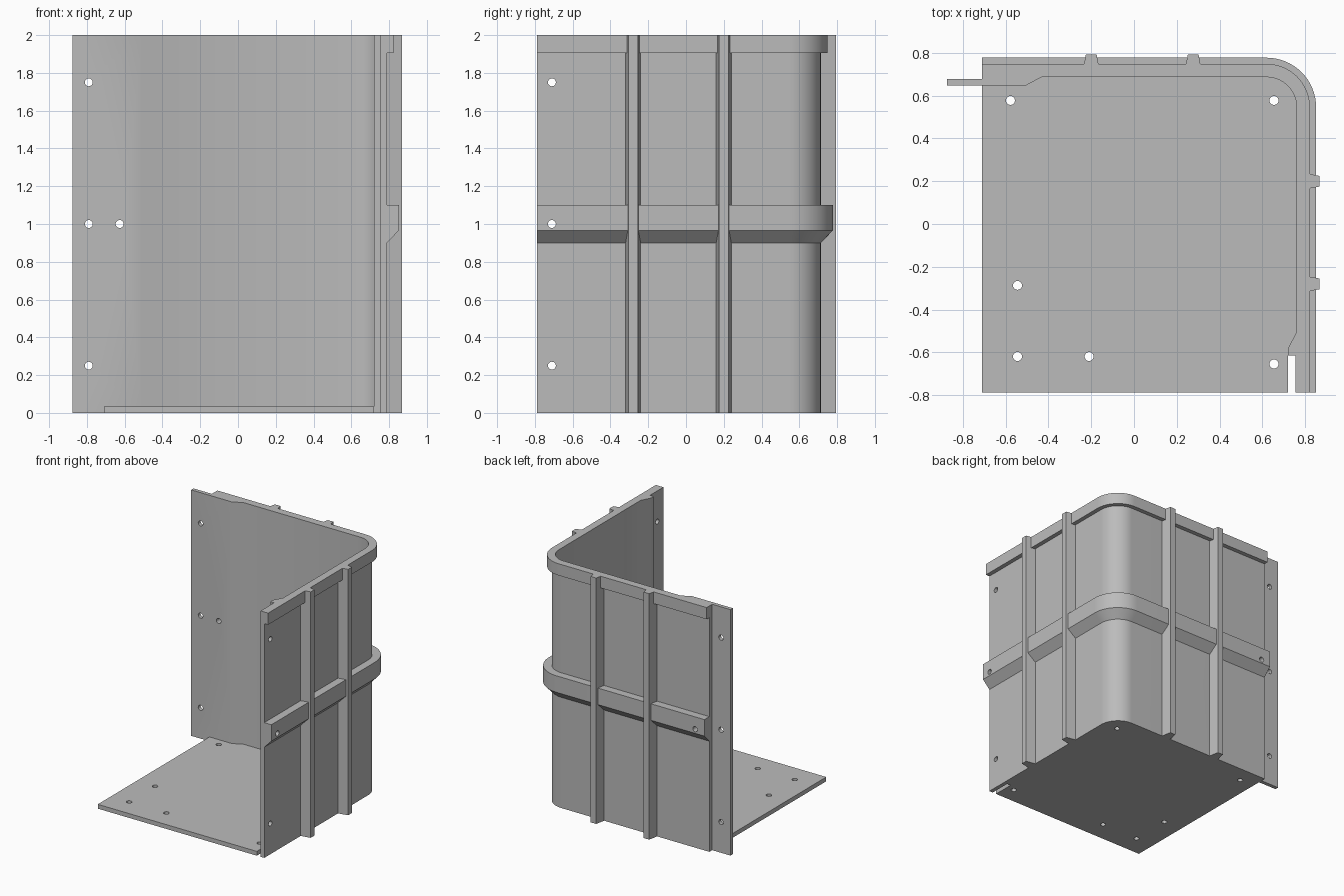
import bpy, bmesh, math
from mathutils import Matrix, Vector

cube = bpy.data.objects.get("Cube")
if cube:
    bpy.data.objects.remove(cube)

GREY = (0.5, 0.5, 0.5, 1)
mat = bpy.data.materials.new("plain grey")
mat.use_nodes = True
mat.diffuse_color = GREY
mat.node_tree.nodes["Principled BSDF"].inputs["Base Color"].default_value = GREY

CX, CY = 0.62, 0.546          # centre of the rounded corner
INNER, OUTER = 0.141, 0.168   # corner radii of the wall
LEFT, FRONT = -0.71, -0.788   # ends of the wall
HEIGHT = 2.0


def add_object(name, bm):
    bmesh.ops.recalc_face_normals(bm, faces=bm.faces)
    mesh = bpy.data.meshes.new(name)
    bm.to_mesh(mesh)
    bm.free()
    obj = bpy.data.objects.new(name, mesh)
    bpy.context.collection.objects.link(obj)
    mesh.materials.append(mat)
    return obj


def corner(radius, steps=16):
    """Rounded corner in plan, from the back wall to the side wall."""
    angles = [math.pi / 2 * (1 - i / steps) for i in range(steps + 1)]
    return [(CX + radius * math.cos(a), CY + radius * math.sin(a)) for a in angles]


def extrude_plan(name, outline, z0, z1):
    bm = bmesh.new()
    face = bm.faces.new([bm.verts.new((x, y, z0)) for x, y in outline])
    top = bmesh.ops.extrude_face_region(bm, geom=[face])["geom"]
    verts = [v for v in top if isinstance(v, bmesh.types.BMVert)]
    bmesh.ops.translate(bm, verts=verts, vec=(0, 0, z1 - z0))
    return add_object(name, bm)


def sweep_band(name, section):
    """Carry a (radius, height) section around the outside of the wall."""
    bm = bmesh.new()
    rows = []
    for radius, z in section:
        path = [(LEFT, CY + radius)] + corner(radius) + [(CX + radius, FRONT)]
        rows.append([bm.verts.new((x, y, z)) for x, y in path])
    for row, nxt in zip(rows, rows[1:] + rows[:1]):
        for i in range(len(row) - 1):
            bm.faces.new((row[i], row[i + 1], nxt[i + 1], nxt[i]))
    for end in (0, -1):
        bm.faces.new([row[end] for row in rows])
    return add_object(name, bm)


# Inner face of the wall, thickening to the lap joint at both ends
inside = [(-0.508, 0.647), (-0.433, CY + INNER)] + corner(INNER) + \
         [(CX + INNER, -0.505), (0.721, -0.58)]

# Wall with a tongue on the left end and a notch on the front end
outside = [(LEFT, CY + OUTER)] + corner(OUTER) + [(CX + OUTER, FRONT)]
wall = extrude_plan("corner_wall", outside
                    + [(0.755, FRONT), (0.755, -0.615), (0.721, -0.615)]
                    + inside[::-1]
                    + [(-0.875, 0.647), (-0.875, 0.678), (LEFT, 0.678)], 0, HEIGHT)

# Floor plate fitted to the inside of the wall
floor = extrude_plan("floor_plate", [(LEFT, FRONT), (LEFT, 0.647)] + inside
                     + [(0.721, FRONT)], 0, 0.035)

# Top rim and chamfered middle band
rim = sweep_band("top_rim", [(OUTER, 1.905), (0.203, 1.905), (0.203, HEIGHT), (OUTER, HEIGHT)])
band = sweep_band("middle_band", [(OUTER, 0.90), (0.232, 0.966), (0.232, 1.10), (OUTER, 1.10)])

# Tapered upright ribs on the back and side
TIP = 0.248
section = [(-0.04, OUTER), (-0.025, TIP), (0.025, TIP), (0.04, OUTER)]
ribs = []
for i, x in enumerate((-0.2, 0.277)):
    ribs.append(extrude_plan(f"back_rib_{i + 1}", [(x + u, CY + d) for u, d in section], 0, HEIGHT))
for i, y in enumerate((-0.28, 0.2)):
    ribs.append(extrude_plan(f"side_rib_{i + 1}", [(CX + d, y + u) for u, d in section], 0, HEIGHT))

# Bolt holes through the back, side and floor
holes = [((x, 0.7, z), "X") for x, z in ((-0.79, 0.25), (-0.79, 1), (-0.79, 1.75), (-0.627, 1))]
holes += [((0.8, -0.71, z), "Y") for z in (0.25, 1, 1.75)]
holes += [((x, y, 0), "Z") for x, y in ((-0.578, 0.578), (0.655, 0.578), (-0.545, -0.287),
                                        (-0.545, -0.62), (-0.21, -0.62), (0.655, -0.655))]
bm = bmesh.new()
for position, axis in holes:
    matrix = Matrix.Translation(Vector(position)) @ Matrix.Rotation(math.pi / 2 * (axis != "Z"), 4, axis)
    bmesh.ops.create_cone(bm, cap_ends=True, segments=20, radius1=0.021, radius2=0.021,
                          depth=0.24, matrix=matrix)
cutter = add_object("hole_cutter", bm)
cutter.hide_render = True

for obj in (wall, floor, band):
    mod = obj.modifiers.new("holes", "BOOLEAN")
    mod.operation = "DIFFERENCE"
    mod.solver = "EXACT"
    mod.object = cutter
    bpy.context.view_layer.objects.active = obj
    bpy.ops.object.modifier_apply(modifier=mod.name)
bpy.data.objects.remove(cutter)

# Smooth the rounded faces, keep the edges sharp
bpy.ops.object.select_all(action="DESELECT")
for obj in [wall, floor, rim, band] + ribs:
    obj.select_set(True)
bpy.context.view_layer.objects.active = wall
bpy.ops.object.shade_smooth_by_angle(angle=math.radians(30))
